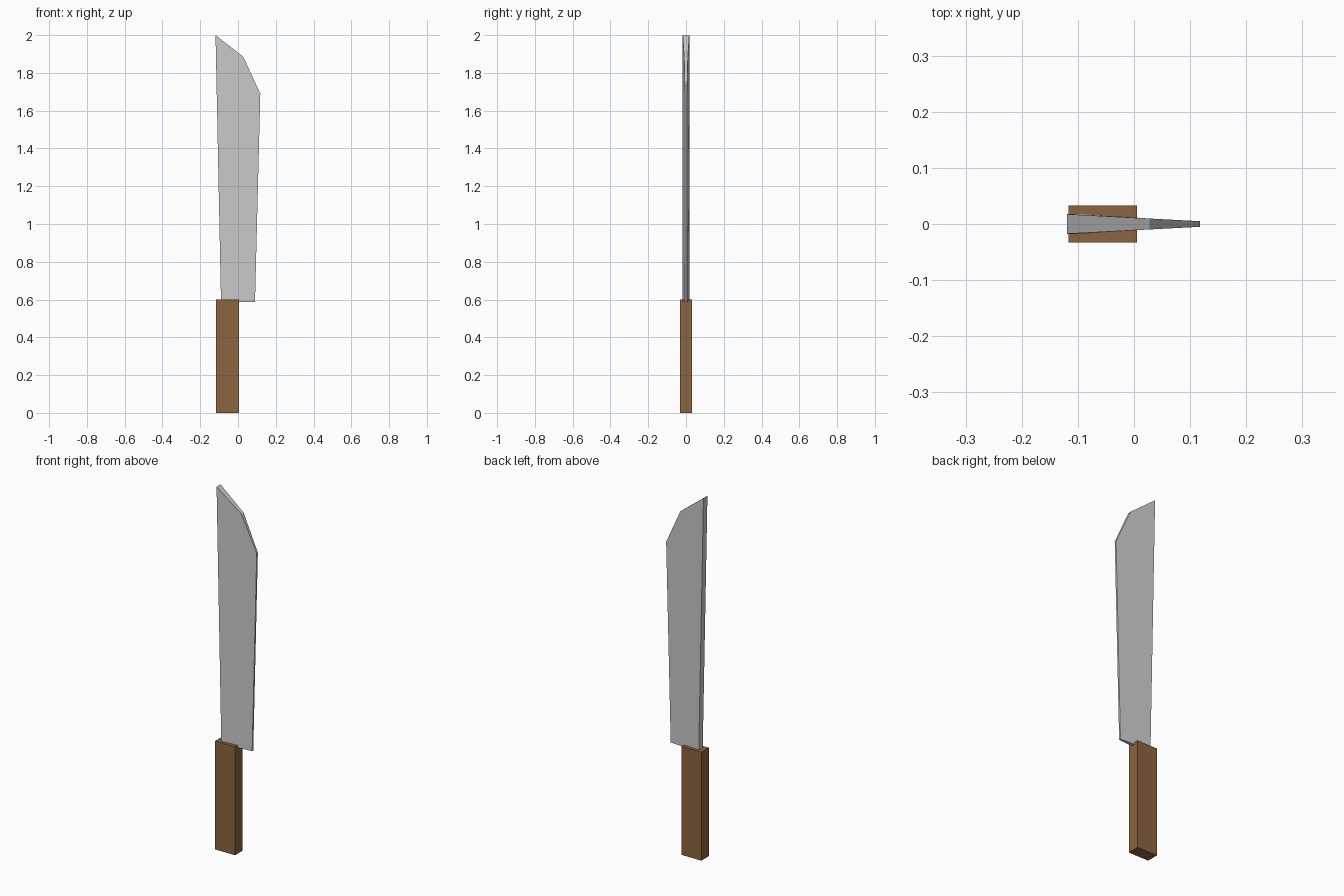
import bpy, bmesh

if "Cube" in bpy.data.objects:
    bpy.data.objects.remove(bpy.data.objects["Cube"])


def make_object(name, bm):
    bmesh.ops.recalc_face_normals(bm, faces=bm.faces[:])
    mesh = bpy.data.meshes.new(name)
    bm.to_mesh(mesh)
    bm.free()
    obj = bpy.data.objects.new(name, mesh)
    bpy.context.collection.objects.link(obj)
    return obj


# Blade: side outline (x, z, half thickness), thick spine tapering to the edge
outline = [(-0.09, 0.588, 0.0175), (0.09, 0.588, 0.005), (0.118, 1.69, 0.005),
           (0.028, 1.885, 0.0097), (-0.119, 2.0, 0.0175)]
bm = bmesh.new()
front = [bm.verts.new((x, -t, z)) for x, z, t in outline]
back = [bm.verts.new((x, t, z)) for x, z, t in outline]
bm.faces.new(front)
bm.faces.new(back[::-1])
for i in range(len(outline)):
    j = (i + 1) % len(outline)
    bm.faces.new((front[i], back[i], back[j], front[j]))
make_object("blade", bm)

# Handle: plain wooden block, set towards the spine
bm = bmesh.new()
bmesh.ops.create_cube(bm, size=1)
bmesh.ops.scale(bm, vec=(0.122, 0.066, 0.6), verts=bm.verts)
bmesh.ops.translate(bm, vec=(-0.056, 0, 0.3), verts=bm.verts)
handle = make_object("handle", bm)

wood = bpy.data.materials.new("wood")
wood.diffuse_color = (0.26, 0.13, 0.05, 1)
wood.use_nodes = True
wood.node_tree.nodes["Principled BSDF"].inputs["Base Color"].default_value = wood.diffuse_color
handle.data.materials.append(wood)
